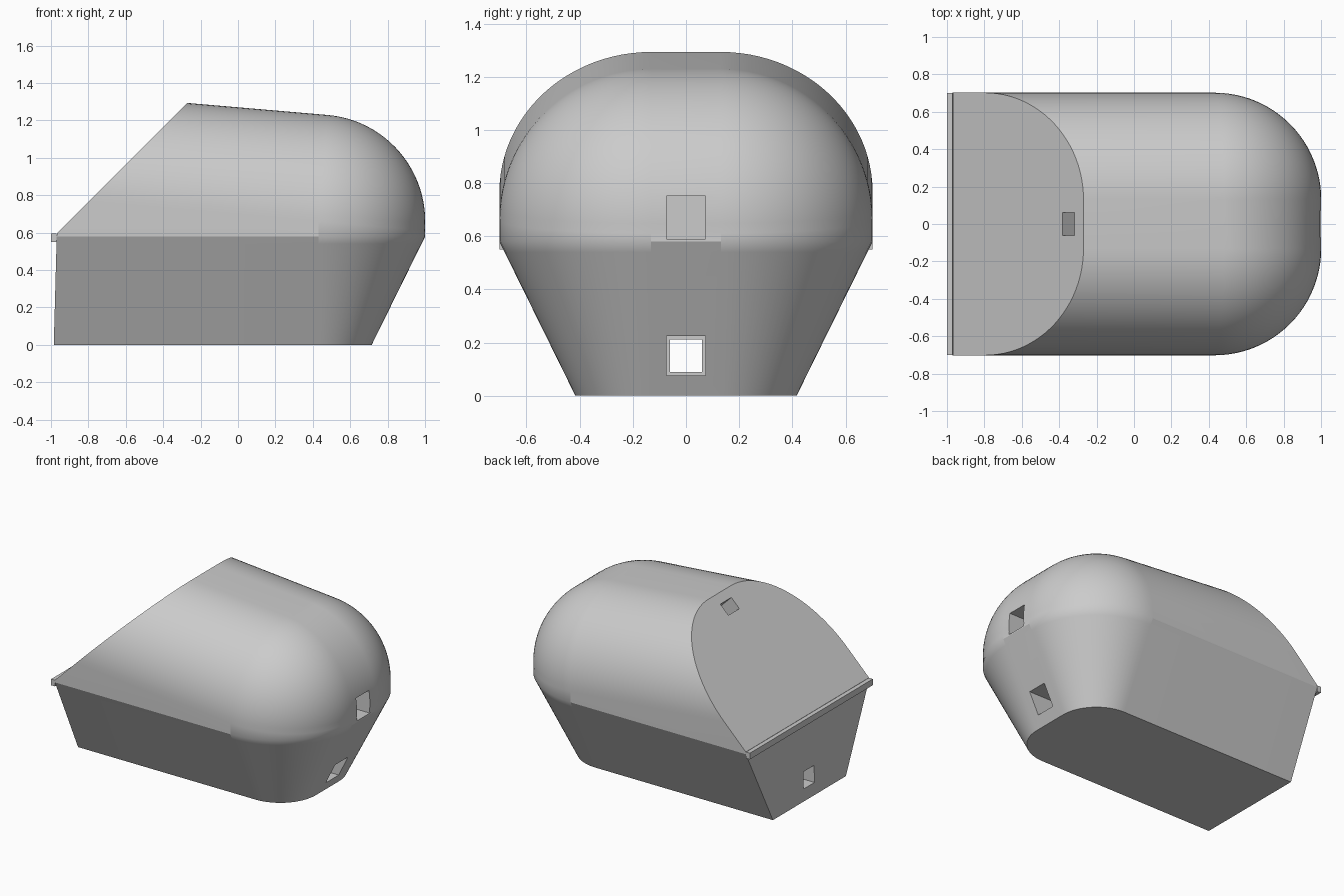
import bpy, bmesh, math
from mathutils import Vector, Matrix

cube = bpy.data.objects.get("Cube")
if cube:
    bpy.data.objects.remove(cube, do_unlink=True)

grey = bpy.data.materials.new("light_grey")
grey.use_nodes = True
COLOUR = (0.6, 0.6, 0.6, 1)
grey.diffuse_color = COLOUR
grey.node_tree.nodes["Principled BSDF"].inputs["Base Color"].default_value = COLOUR

R = 0.571           # dome radius
FLAT = 0.131        # half width of the flat strip along the ridge
CX, CZ = 0.43, 0.66 # centre of the rounded end
CREASE = 0.58       # height where the hull meets the roof
TILT = math.radians(4.9)
U = Vector((math.cos(TILT), 0, -math.sin(TILT)))  # along the roof
W = Vector((math.sin(TILT), 0, math.cos(TILT)))   # up from the roof
TAIL = -1.4
SEG, LAT = 24, 24


def hull_radius(z):
    return 0.285 + (R - 0.285) * z / CREASE


def column(theta, side, tail=False):
    """Points from ridge to base, at one angle around the rounded end."""
    out = U * math.cos(theta) + Vector((0, side * math.sin(theta), 0))
    base = Vector((CX, side * FLAT, CZ))
    pts = []
    for i in range(LAT + 1):
        lat = math.pi / 2 * (1 - i / LAT)
        p = base + R * (math.cos(lat) * out + math.sin(lat) * W)
        if tail:
            p += U * ((TAIL - p.x) / U.x)
        pts.append(p)
    for z in (CREASE, 0.54, 0):
        r = hull_radius(z)
        x = TAIL if tail else CX + r * math.cos(theta)
        pts.append(Vector((x, side * (FLAT + r * math.sin(theta)), z)))
    return pts


def add_object(name, bm):
    mesh = bpy.data.meshes.new(name)
    bm.to_mesh(mesh)
    bm.free()
    mesh.materials.append(grey)
    obj = bpy.data.objects.new(name, mesh)
    bpy.context.collection.objects.link(obj)
    return obj


def box(name, centre, size, angle=0):
    bm = bmesh.new()
    m = Matrix.Translation(centre) @ Matrix.Rotation(angle, 4, "Y") @ Matrix.Diagonal((*size, 1))
    bmesh.ops.create_cube(bm, size=1, matrix=m)
    return add_object(name, bm)


# Body: tapered hull below, tilted rounded roof above
angles = [math.pi / 2 * (1 - i / SEG) for i in range(SEG + 1)]
columns = [column(math.pi / 2, 1, True)]
columns += [column(a, 1) for a in angles]
columns += [column(a, -1) for a in reversed(angles)]
columns += [column(math.pi / 2, -1, True)]

bm = bmesh.new()
grid = [[bm.verts.new(p) for p in col] for col in columns]
straight = (0, SEG + 1, 2 * SEG + 2)   # flat sides and flat end
for c in range(len(grid) - 1):
    for r in range(len(grid[0]) - 1):
        bm.faces.new((grid[c][r], grid[c][r + 1], grid[c + 1][r + 1], grid[c + 1][r]))
for c in straight:
    bm.edges.get((grid[c][LAT + 1], grid[c + 1][LAT + 1])).smooth = False
    for k in (c, c + 1):
        for r in (LAT, LAT + 1):
            bm.edges.get((grid[k][r], grid[k][r + 1])).smooth = False

# Flat ridge strip, base and tail faces
mid = SEG + 1
bm.faces.new((grid[0][0], grid[mid][0], grid[mid + 1][0], grid[-1][0]))
bm.faces.new([col[-1] for col in grid])
bm.faces.new(grid[0] + grid[-1][::-1])
bmesh.ops.remove_doubles(bm, verts=bm.verts, dist=0.0001)

# Slanted cut and nearly upright end wall
for point, normal in (((-0.27, 0, 1.293), (-0.698, 0, 0.7)),
                      ((-0.985, 0, 0), (-0.55, 0, 0.015))):
    bmesh.ops.bisect_plane(bm, geom=bm.verts[:] + bm.edges[:] + bm.faces[:],
                           plane_co=point, plane_no=normal, clear_outer=True)
    bmesh.ops.holes_fill(bm, edges=[e for e in bm.edges if e.is_boundary], sides=0)
bmesh.ops.recalc_face_normals(bm, faces=bm.faces)
body = add_object("body", bm)

# Square openings
cutters = [
    box("lower_passage", (0.1, 0, 0.15), (2.6, 0.122, 0.122)),
    box("lower_opening", (0.7, 0, 0.15), (1.2, 0.147, 0.148)),
    box("upper_opening", (0.9, 0, 0.67), (0.8, 0.147, 0.162)),
    box("slope_opening", (-0.35, 0, 1.213), (0.09, 0.125, 0.5), math.radians(-45)),
]
for cutter in cutters:
    cutter.hide_render = True
    mod = body.modifiers.new(cutter.name, "BOOLEAN")
    mod.operation = "DIFFERENCE"
    mod.solver = "EXACT"
    mod.object = cutter
bpy.ops.object.select_all(action="DESELECT")
body.select_set(True)
bpy.context.view_layer.objects.active = body
for cutter in cutters:
    bpy.ops.object.modifier_apply(modifier=cutter.name)
    bpy.data.objects.remove(cutter, do_unlink=True)
bpy.ops.object.shade_smooth_by_angle(angle=math.radians(32))

# Lip along the top of the end wall
box("end_lip", (-0.985, 0, 0.573), (0.03, 1.402, 0.045))
